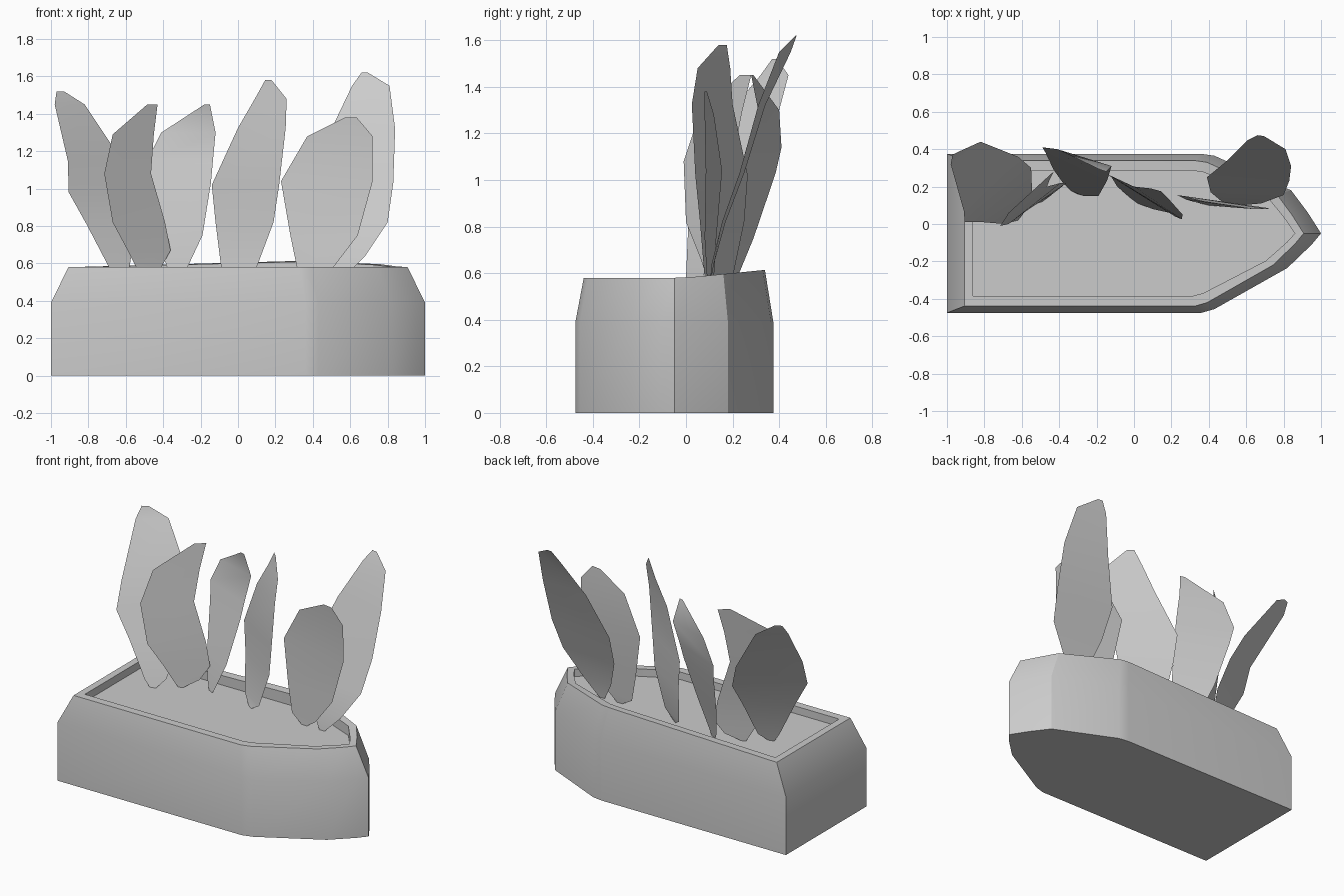
import bpy
import bmesh
from math import radians

cube = bpy.data.objects.get("Cube")
if cube:
    bpy.data.objects.remove(cube, do_unlink=True)

grey = bpy.data.materials.new("plain grey")
grey.use_nodes = True
grey_colour = (0.6, 0.6, 0.6, 1)
grey.diffuse_color = grey_colour
grey.node_tree.nodes["Principled BSDF"].inputs["Base Color"].default_value = grey_colour


def finish(bm, name, angle):
    """Turn a bmesh into a shaded object with the shared material."""
    mesh = bpy.data.meshes.new(name)
    bm.to_mesh(mesh)
    bm.free()
    mesh.materials.append(grey)
    obj = bpy.data.objects.new(name, mesh)
    bpy.context.collection.objects.link(obj)
    bpy.ops.object.select_all(action="DESELECT")
    obj.select_set(True)
    bpy.context.view_layer.objects.active = obj
    bpy.ops.object.shade_smooth_by_angle(angle=radians(angle))
    return obj


# Planter: a boat-shaped outline lofted through scaled rings
OUTLINE = [(-1, -.475), (.36, -.475), (.43, -.455), (.82, -.235), (.95, -.11),
           (1, -.05), (.93, .06), (.84, .18), (.43, .365), (.36, .375), (-1, .375)]
CENTRE_Y = -.05


def ring(bm, scale_x, scale_y, z, lift=0):
    """Add one scaled copy of the outline; the back of the prow rises by lift."""
    verts = []
    for x, y in OUTLINE:
        px, py = x * scale_x, CENTRE_Y + (y - CENTRE_Y) * scale_y
        rise = lift * max(0, py) if px > 0 else 0
        verts.append(bm.verts.new((px, py, z + rise)))
    return verts


def bridge(bm, lower, upper):
    count = len(lower)
    for i in range(count):
        j = (i + 1) % count
        bm.faces.new((lower[i], lower[j], upper[j], upper[i]))


def build_planter():
    bm = bmesh.new()
    rings = [
        ring(bm, 1, 1, 0),                # foot
        ring(bm, 1, 1, .39),              # top of the upright wall
        ring(bm, .907, .915, .58, .1),    # outer rim
        ring(bm, .86, .79, .58, .1),      # inner rim
        ring(bm, .86, .79, .53),          # soil edge
    ]
    for lower, upper in zip(rings, rings[1:]):
        bridge(bm, lower, upper)
    bm.faces.new(list(reversed(rings[0])))
    bm.faces.new(rings[-1])
    bmesh.ops.recalc_face_normals(bm, faces=bm.faces)
    return finish(bm, "planter", 28)


# Leaves: thin sheets lofted between a left and a right edge
def build_leaf(name, rows):
    """Each row is height, left x, left y, right x, right y."""
    bm = bmesh.new()
    edges = []
    for z, left_x, left_y, right_x, right_y in rows:
        edges.append((bm.verts.new((left_x, left_y, z)),
                      bm.verts.new((right_x, right_y, z))))
    for (a, b), (c, d) in zip(edges, edges[1:]):
        bm.faces.new((a, b, d, c))
    return finish(bm, name, 60)


build_planter()

build_leaf("leaf_far_right", [
    (.53, -.66, .01, -.62, .02), (.58, -.69, 0, -.58, .07),
    (.81, -.81, .01, -.545, .18), (.98, -.905, .01, -.55, .3),
    (1.15, -.91, .07, -.62, .36), (1.45, -.98, .32, -.82, .44),
    (1.52, -.97, .37, -.93, .39)])

build_leaf("leaf_front_right", [
    (.53, -.52, .11, -.49, .12), (.58, -.545, .09, -.41, .18),
    (.67, -.59, .06, -.36, .22), (.82, -.67, 0, -.39, .22),
    (1.08, -.715, -.01, -.465, .2), (1.29, -.67, .06, -.45, .24),
    (1.45, -.485, .23, -.43, .28)])

build_leaf("leaf_back_right", [
    (.53, -.34, .18, -.3, .16), (.58, -.38, .22, -.27, .15),
    (.75, -.43, .29, -.19, .15), (1.03, -.475, .385, -.145, .23),
    (1.14, -.49, .41, -.135, .26), (1.3, -.41, .4, -.12, .31),
    (1.45, -.18, .29, -.15, .28)])

build_leaf("leaf_middle", [
    (.53, -.02, .14, .02, .11), (.58, -.09, .2, .1, .08),
    (.82, -.12, .25, .19, .06), (1.02, -.14, .265, .22, .04),
    (1.325, 0, .2, .255, .025), (1.48, .09, .19, .26, .05),
    (1.58, .145, .175, .18, .14)])

build_leaf("leaf_front_left", [
    (.53, .4, .1, .44, .1), (.58, .315, .12, .51, .09),
    (.75, .28, .13, .64, .08), (1.04, .23, .155, .72, .085),
    (1.28, .37, .12, .72, .08), (1.38, .57, .09, .635, .08)])

build_leaf("leaf_back_left", [
    (.53, .53, .1, .57, .1), (.64, .47, .12, .68, .11),
    (.82, .41, .17, .8, .155), (1.03, .39, .25, .83, .23),
    (1.32, .5, .34, .84, .31), (1.55, .61, .45, .81, .4),
    (1.62, .66, .475, .695, .47)])
